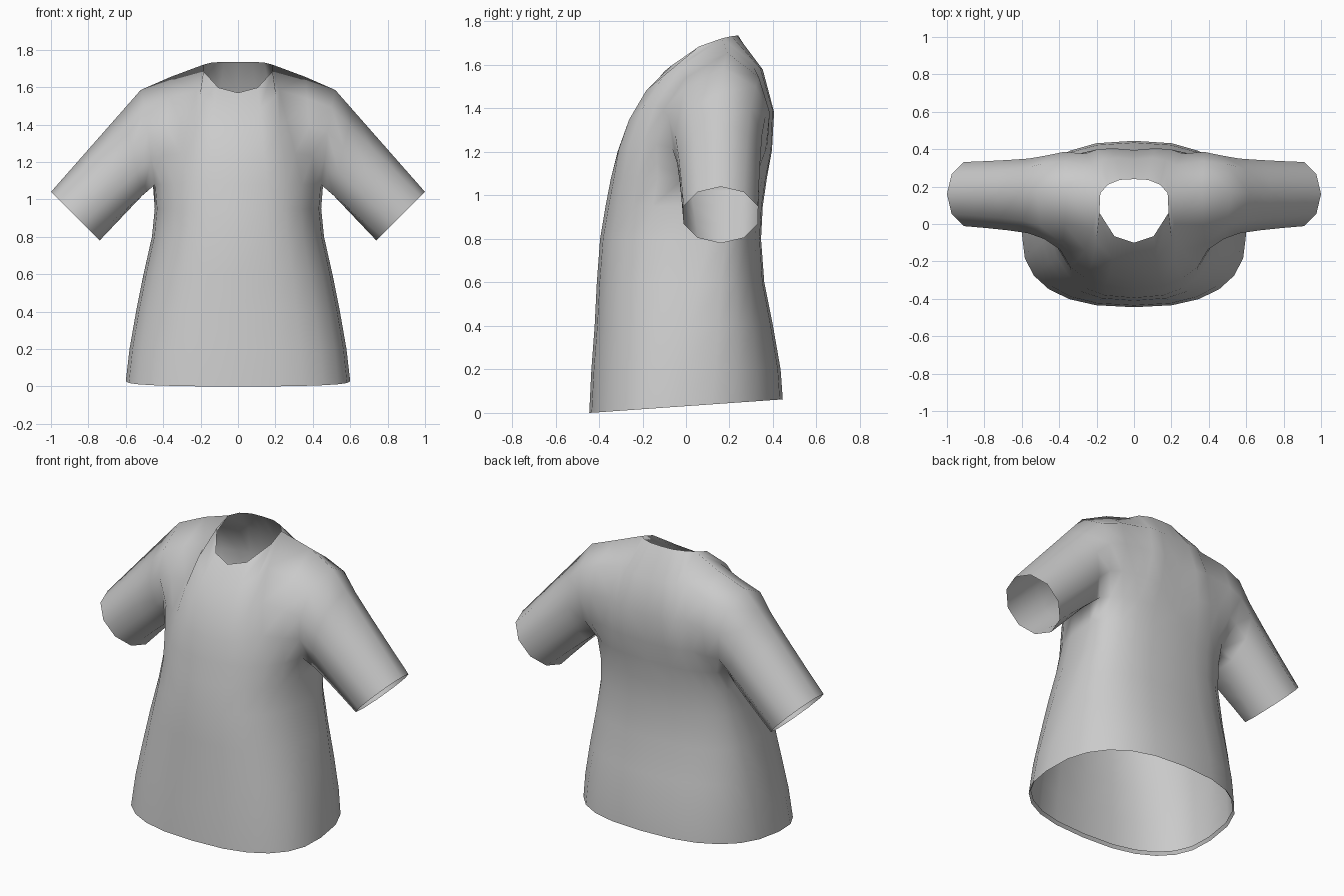
import bpy, bmesh
from math import sin, cos, pi
from mathutils import Vector as V

if "Cube" in bpy.data.objects:
    bpy.data.objects.remove(bpy.data.objects["Cube"])

bm = bmesh.new()
N = 12  # half-ring segments, front centre to back centre


def ring(z, w, yc, yf, yb, tilt=0.0):
    """Half cross-section of the body, a squarish oval."""
    pts = []
    for i in range(N + 1):
        t = pi * i / N
        x = w * max(sin(t), 0) ** 0.8 if 0 < i < N else 0
        c = cos(t)
        y = yc + (yf - yc) * c ** 0.8 if c > 0 else yc + (yb - yc) * (-c) ** 0.8
        pts.append(V((x, y, z + tilt * y)))
    return pts


def add(pts):
    return [bm.verts.new(p) for p in pts]


def skin(a, b, closed=False):
    n = len(a)
    for i in range(n if closed else n - 1):
        j = (i + 1) % n
        bm.faces.new((a[i], a[j], b[j], b[i]))


def coons(B, T, L, R):
    """Grid of points filling four boundary curves."""
    m, n = len(B) - 1, len(L) - 1
    rows = []
    for r in range(n + 1):
        v, row = r / n, []
        for c in range(m + 1):
            u = c / m
            corner = (B[0].lerp(B[m], u)).lerp(T[0].lerp(T[m], u), v)
            row.append(L[r].lerp(R[r], u) + B[c].lerp(T[c], v) - corner)
        rows.append(row)
    return rows


# Body from hem to underarm
levels = [(0.031, .60, -.05, -.445, .445, .07), (.2, .58, -.02, -.435, .435),
          (.4, .545, .02, -.42, .40), (.6, .505, .06, -.41, .36),
          (.8, .46, .10, -.395, .345), (.95, .445, .14, -.37, .353),
          (1.08, .455, .16, -.345, .372)]
rings = [ring(*l) for l in levels]
body = [add(r) for r in rings]
for a, b in zip(body, body[1:]):
    skin(a, b)

# Narrow turned-in hem with a crisp edge
skin(add(ring(.05, .588, -.05, -.433, .433, .07)), body[0])
for a, b in zip(body[0], body[0][1:]):
    bm.edges.get((a, b)).smooth = False

# Yoke panels: front and back meet along the shoulder seam
seam = [V(p) for p in ((.18, .165, 1.722), (.36, .19, 1.655), (.52, .17, 1.585))]
seam_v = add(seam)
panels = [
    # neckline, centre line, armhole edge
    (((0, -.10, 1.57), (.105, -.065, 1.598), (.185, .06, 1.685)),
     ((0, -.315, 1.2), (0, -.262, 1.33), (0, -.19, 1.46)),
     ((.465, -.065, 1.22), (.48, -.08, 1.36), (.50, -.01, 1.49)), 1),
    (((0, .24, 1.735), (.075, .236, 1.735), (.14, .21, 1.732)),
     ((0, .385, 1.2), (0, .395, 1.37), (0, .345, 1.57)),
     ((.46, .34, 1.2), (.475, .365, 1.36), (.50, .32, 1.5)), -1)]
arm = []
for neck, centre, hole, step in panels:
    B = rings[-1][::step][:6]
    T = [V(p) for p in neck] + seam
    L = [B[0]] + [V(p) for p in centre] + [T[0]]
    R = [B[5]] + [V(p) for p in hole] + [T[5]]
    grid = coons(B, T, L, R)
    rows = [body[-1][::step][:6]] + [add(r) for r in grid[1:4]]
    rows.append(add(grid[4][:3]) + seam_v)
    for a, b in zip(rows, rows[1:]):
        skin(a, b)
    arm.append([r[5] for r in rows[1:4]])

# Sleeve from the armhole loop to a slanted oval cuff
loop = [seam_v[2]] + arm[0][::-1] + body[-1][5:8] + arm[1]
n = len(loop)
cuff = [V((.87, .16, .91)) + V((.13, 0, .13)) * cos(2 * pi * k / n)
        - V((0, .18, 0)) * sin(2 * pi * k / n) for k in range(n)]
start = [v.co.copy() for v in loop]
prev = loop
for f in (.2, .45, .72, 1):
    pts = [a.lerp(b, f) for a, b in zip(start, cuff)]
    for p, a, b in zip(pts, start, cuff):
        p.y = a.y + (b.y - a.y) * f ** 0.5   # depth narrows early
    cur = add(pts)
    skin(prev, cur, True)
    prev = cur

bmesh.ops.recalc_face_normals(bm, faces=bm.faces)
for f in bm.faces:
    f.smooth = True
me = bpy.data.meshes.new("shirt")
bm.to_mesh(me)
bm.free()
ob = bpy.data.objects.new("shirt", me)
bpy.context.collection.objects.link(ob)
mod = ob.modifiers.new("mirror", 'MIRROR')
mod.use_clip = True
